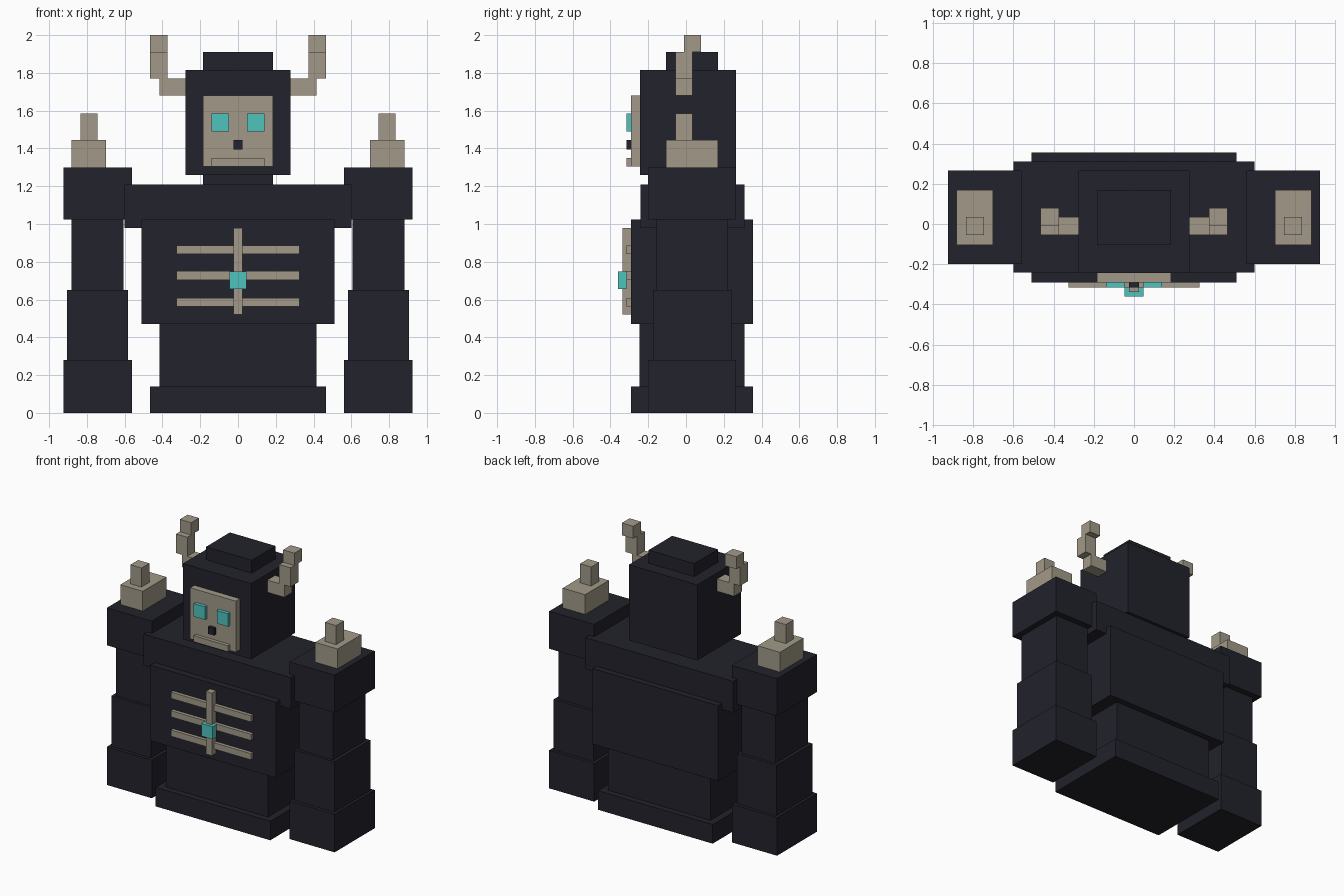
import bpy


def material(name, color):
    m = bpy.data.materials.new(name)
    m.diffuse_color = (*color, 1)
    return m


DARK = material("dark_slate", (0.016, 0.016, 0.025))
BONE = material("bone", (0.361, 0.323, 0.250))
TEAL = material("teal_glow", (0.080, 0.546, 0.515))


def box(name, mat, x, y, z):
    """Axis-aligned block from (min, max) ranges."""
    bpy.ops.mesh.primitive_cube_add(size=1, location=[(a + b) / 2 for a, b in (x, y, z)])
    ob = bpy.context.object
    ob.name = name
    ob.scale = [b - a for a, b in (x, y, z)]
    bpy.ops.object.transform_apply(location=False, rotation=False, scale=True)
    ob.data.materials.append(mat)


def centred(name, mat, half, y, z):
    box(name, mat, (-half, half), y, z)


def pair(name, mat, x, y, z):
    box("right_" + name, mat, x, y, z)
    box("left_" + name, mat, (-x[1], -x[0]), y, z)


# Torso
centred("base", DARK, 0.465, (-0.29, 0.355), (0, 0.14))
centred("waist", DARK, 0.415, (-0.245, 0.31), (0.14, 0.47))
centred("chest", DARK, 0.51, (-0.29, 0.355), (0.47, 1.025))
centred("shoulder_yoke", DARK, 0.60, (-0.24, 0.31), (0.98, 1.21))

# Head
centred("neck", DARK, 0.185, (-0.105, 0.17), (1.21, 1.26))
centred("head", DARK, 0.277, (-0.243, 0.265), (1.26, 1.815))
centred("crown", DARK, 0.185, (-0.105, 0.17), (1.815, 1.91))

# Face
centred("face_plate", BONE, 0.185, (-0.29, -0.243), (1.305, 1.68))
centred("jaw", BONE, 0.14, (-0.315, -0.29), (1.305, 1.35))
centred("nose", DARK, 0.025, (-0.315, -0.29), (1.395, 1.445))
pair("eye", TEAL, (0.048, 0.14), (-0.315, -0.29), (1.49, 1.585))

# Horns
pair("horn_root", BONE, (0.277, 0.415), (-0.055, 0.035), (1.68, 1.77))
pair("horn_shaft", BONE, (0.373, 0.465), (-0.055, 0.035), (1.77, 1.91))
pair("horn_tip", BONE, (0.373, 0.465), (-0.01, 0.08), (1.91, 2.0))

# Arms
pair("pauldron", DARK, (0.56, 0.925), (-0.2, 0.265), (1.025, 1.30))
pair("upper_arm", DARK, (0.605, 0.882), (-0.155, 0.22), (0.65, 1.025))
pair("forearm", DARK, (0.583, 0.905), (-0.175, 0.242), (0.28, 0.65))
pair("fist", DARK, (0.56, 0.925), (-0.2, 0.265), (0, 0.28))

# Shoulder spikes
pair("spike_base", BONE, (0.70, 0.882), (-0.105, 0.17), (1.30, 1.445))
pair("spike_tip", BONE, (0.745, 0.835), (-0.055, 0.035), (1.445, 1.585))

# Rib cage ornament
for i, z in enumerate((0.585, 0.727, 0.863)):
    centred(f"rib_{i + 1}", BONE, 0.325, (-0.315, -0.29), (z - 0.023, z + 0.023))
centred("sternum", BONE, 0.025, (-0.337, -0.29), (0.52, 0.98))
centred("chest_gem", TEAL, 0.046, (-0.36, -0.315), (0.655, 0.748))
